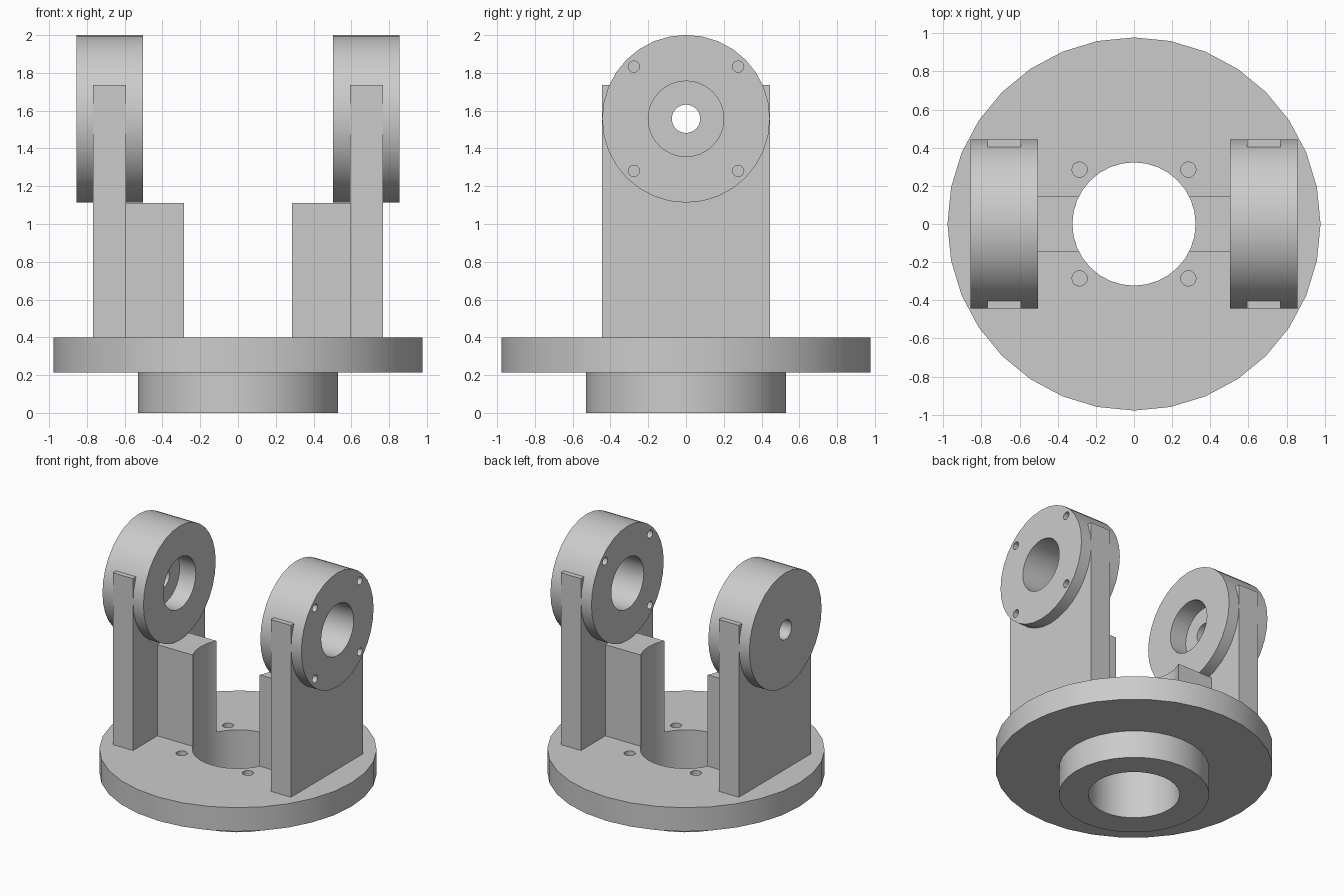
import bpy, bmesh, math
from mathutils import Matrix, Vector

if "Cube" in bpy.data.objects:
    bpy.data.objects.remove(bpy.data.objects["Cube"], do_unlink=True)

GREY = (0.6, 0.6, 0.6, 1)
metal = bpy.data.materials.new("machined_grey")
metal.use_nodes = True
metal.diffuse_color = GREY
metal.node_tree.nodes["Principled BSDF"].inputs["Base Color"].default_value = GREY

SEG = 32
PLATE_TOP, BORE_R = 0.4, 0.323
HUB_Z, HUB_R = 1.557, 0.444
HUB_IN, HUB_OUT = 0.503, 0.856
ARM_IN, ARM_OUT, ARM_TOP = 0.593, 0.767, 1.737
RIB_HALF, RIB_TOP = 0.145, 1.11
TO_X = Matrix.Rotation(math.pi / 2, 4, "Y")    # turns local z into x


def finish(bm, name):
    bmesh.ops.recalc_face_normals(bm, faces=bm.faces)
    mesh = bpy.data.meshes.new(name)
    bm.to_mesh(mesh)
    bm.free()
    mesh.materials.append(metal)
    obj = bpy.data.objects.new(name, mesh)
    bpy.context.collection.objects.link(obj)
    return obj


def lathe(name, profile, matrix=Matrix()):
    """Revolve a closed (radius, height) outline about z, then place it."""
    bm = bmesh.new()
    rings = []
    for i in range(SEG):
        a = math.tau * i / SEG
        rings.append([bm.verts.new(matrix @ Vector((r * math.cos(a), r * math.sin(a), h)))
                      for r, h in profile])
    n = len(profile)
    for i in range(SEG):
        p, q = rings[i], rings[(i + 1) % SEG]
        for j in range(n):
            k = (j + 1) % n
            bm.faces.new((p[j], q[j], q[k], p[k]))
    return finish(bm, name)


def box(name, lo, hi):
    bm = bmesh.new()
    lo, hi = Vector(lo), Vector(hi)
    bmesh.ops.create_cube(bm, size=1, matrix=Matrix.Translation((lo + hi) / 2)
                          @ Matrix.Diagonal((hi - lo).to_4d()))
    return finish(bm, name)


def drill(obj, radius, depth, centre, along_x=False, sides=SEG):
    """Cut a cylindrical hole and discard the cutter."""
    bm = bmesh.new()
    bmesh.ops.create_cone(bm, cap_ends=True, segments=sides, radius1=radius, radius2=radius,
                          depth=depth, matrix=Matrix.Translation(centre)
                          @ (TO_X if along_x else Matrix()))
    cutter = finish(bm, "hole_cutter")
    cutter.hide_render = True
    mod = obj.modifiers.new("hole", "BOOLEAN")
    mod.operation, mod.solver, mod.object = "DIFFERENCE", "EXACT", cutter
    bpy.context.view_layer.objects.active = obj
    bpy.ops.object.modifier_apply(modifier=mod.name)
    bpy.data.objects.remove(cutter, do_unlink=True)


parts = []

# Round base plate with its lower collar and central bore
base = lathe("base_plate", [(BORE_R, 0), (0.53, 0), (0.53, 0.215), (0.978, 0.215),
                            (0.978, PLATE_TOP), (BORE_R, PLATE_TOP)])
for x in (-0.285, 0.285):
    for y in (-0.285, 0.285):
        drill(base, 0.04, 0.36, (x, y, PLATE_TOP), sides=16)
parts.append(base)

# Bearing hubs: one bored right through, one stepped to a small hole
hub_outlines = {
    "left": [(0.2, HUB_IN), (HUB_R, HUB_IN), (HUB_R, HUB_OUT), (0.2, HUB_OUT)],
    "right": [(0.2, -HUB_IN), (HUB_R, -HUB_IN), (HUB_R, -HUB_OUT), (0.075, -HUB_OUT),
              (0.075, -HUB_IN - 0.14), (0.2, -HUB_IN - 0.14)],
}
for side, s in (("left", 1), ("right", -1)):
    hub = lathe(side + "_hub", hub_outlines[side], Matrix.Translation((0, 0, HUB_Z)) @ TO_X)
    if side == "left":
        for y in (-0.276, 0.276):
            for z in (-0.276, 0.276):
                drill(hub, 0.03, 0.6, (s * 0.68, y, HUB_Z + z), True, 16)

    # Upright arm, hollowed where the hub passes through it
    xs = sorted((s * ARM_IN, s * ARM_OUT))
    arm = box(side + "_arm", (xs[0], -HUB_R, PLATE_TOP), (xs[1], HUB_R, ARM_TOP))
    drill(arm, 0.425, 0.6, (s * 0.68, 0, HUB_Z), True)

    # Stiffening rib, hollowed to follow the central bore
    xs = sorted((s * 0.2, s * ARM_IN))
    rib = box(side + "_rib", (xs[0], -RIB_HALF, PLATE_TOP), (xs[1], RIB_HALF, RIB_TOP))
    drill(rib, BORE_R, 3, (0, 0, 1))
    parts += [hub, arm, rib]

# Smooth the round walls and keep the machined edges sharp
bpy.ops.object.select_all(action="DESELECT")
for obj in parts:
    obj.select_set(True)
bpy.context.view_layer.objects.active = base
bpy.ops.object.shade_smooth_by_angle(angle=math.radians(30))
